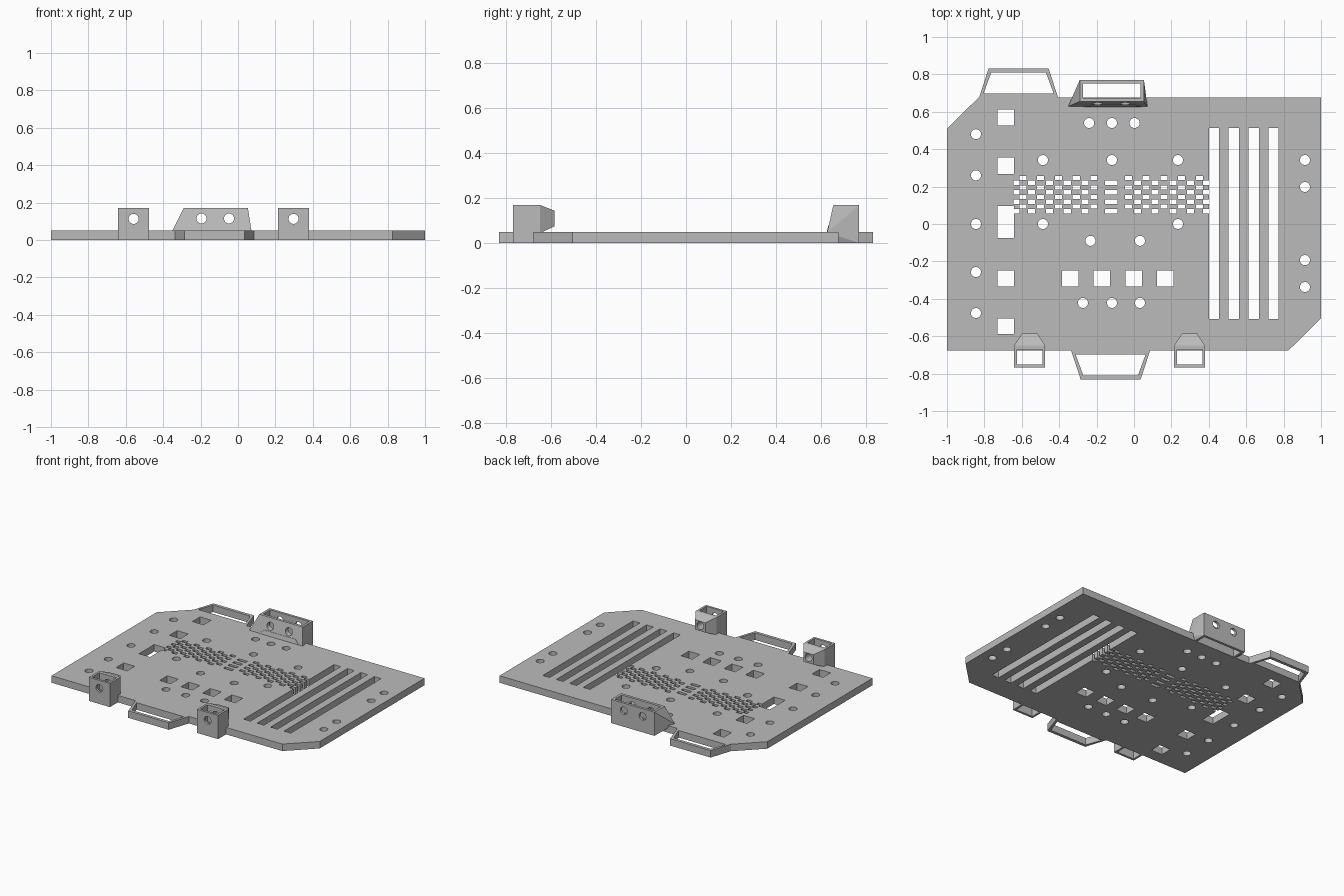
import bpy, bmesh, math
from mathutils import Matrix

old_cube = bpy.data.objects.get("Cube")
if old_cube:
    bpy.data.objects.remove(old_cube, do_unlink=True)

THICK = 0.05      # plate thickness
TALL = 0.17       # bracket height
EDGE = 0.677      # plate half depth
HOLE = 0.027      # drilled hole radius

grey = bpy.data.materials.new("plain grey")
grey.use_nodes = True
grey.diffuse_color = (0.5, 0.5, 0.5, 1)
grey.node_tree.nodes["Principled BSDF"].inputs["Base Color"].default_value = (0.5, 0.5, 0.5, 1)


def add_prism(bm, outline, low, high):
    """Extrude a flat outline between two heights."""
    bottom = [bm.verts.new((x, y, low)) for x, y in outline]
    top = [bm.verts.new((x, y, high)) for x, y in outline]
    bm.faces.new(bottom[::-1])
    bm.faces.new(top)
    for i in range(len(outline)):
        j = (i + 1) % len(outline)
        bm.faces.new((bottom[i], bottom[j], top[j], top[i]))


def rect(x0, x1, y0, y1):
    return [(x0, y0), (x1, y0), (x1, y1), (x0, y1)]


def add_cut(bm, x0, x1, y0, y1):
    add_prism(bm, rect(x0, x1, y0, y1), -0.1, 0.3)


def add_hull(bm, points):
    verts = [bm.verts.new(p) for p in points]
    result = bmesh.ops.convex_hull(bm, input=verts)
    spare = set(result["geom_interior"]) | set(result["geom_unused"])
    bmesh.ops.delete(bm, geom=[v for v in spare if isinstance(v, bmesh.types.BMVert)],
                     context='VERTS')


def add_drill(bm, x, y, z, along_y=False):
    """Round cutter, upright or lying along y."""
    spot = Matrix.Translation((x, y, z))
    if along_y:
        spot = spot @ Matrix.Rotation(math.pi / 2, 4, 'X')
    bmesh.ops.create_cone(bm, cap_ends=True, segments=24, radius1=HOLE,
                          radius2=HOLE, depth=0.4, matrix=spot)


def finish(bm, name):
    bmesh.ops.recalc_face_normals(bm, faces=bm.faces)
    mesh = bpy.data.meshes.new(name)
    bm.to_mesh(mesh)
    bm.free()
    mesh.materials.append(grey)
    obj = bpy.data.objects.new(name, mesh)
    bpy.context.collection.objects.link(obj)
    return obj


def combine(obj, tool_bm, operation='DIFFERENCE'):
    """Boolean the object with a temporary tool mesh."""
    tool = finish(tool_bm, "tool")
    mod = obj.modifiers.new("boolean", 'BOOLEAN')
    mod.operation, mod.solver, mod.object = operation, 'EXACT', tool
    mod.use_self = True
    bpy.context.view_layer.update()
    graph = bpy.context.evaluated_depsgraph_get()
    mesh = bpy.data.meshes.new_from_object(obj.evaluated_get(graph))
    obj.modifiers.clear()
    obj.data = mesh
    bpy.data.objects.remove(tool, do_unlink=True)


# Base plate with two clipped corners
bm = bmesh.new()
add_prism(bm, [(-1, -EDGE), (0.825, -EDGE), (1, -0.505), (1, EDGE),
               (-0.83, EDGE), (-1, 0.51)], 0, THICK)
plate = finish(bm, "base_plate")

cuts = bmesh.new()
# Round holes: each row or column shares one coordinate
for y in (0.48, 0.26, 0, -0.257, -0.476):
    add_drill(cuts, -0.845, y, 0)
for y in (0.342, 0.198, -0.193, -0.337):
    add_drill(cuts, 0.914, y, 0)
rows = {0.54: (-0.24, -0.118, 0.003), 0.342: (-0.487, -0.118, 0.235),
        0: (-0.487, 0.235), -0.09: (-0.233, 0.032), -0.422: (-0.273, -0.118, 0.032)}
for y, xs in rows.items():
    for x in xs:
        add_drill(cuts, x, y, 0)

# Square windows
for y, half in ((0.57, 0.043), (0.312, 0.044), (0.01, 0.086), (-0.291, 0.043), (-0.547, 0.042)):
    add_cut(cuts, -0.73, -0.642, y - half, y + half)
for i in range(4):
    x = -0.342 + i * 0.17
    add_cut(cuts, x - 0.044, x + 0.044, -0.334, -0.248)

# Long slots
for i in range(4):
    x = 0.4 + i * 0.1065
    add_cut(cuts, x, x + 0.054, -0.508, 0.512)

# Mirrored grille of staggered small cuts
MID = -0.122
for row in range(8):
    y = 0.246 - row * 0.0254
    for side in (-1, 1):
        for k in range(5):
            off = 0.095 * k + (0.14 if row % 2 else 0.092)
            if row % 2 and k == 4:
                x0, x1 = 0.491, 0.522 if side < 0 else 0.53
            else:
                x0, x1 = off - 0.019, off + 0.019
            a, b = sorted((MID + side * x0, MID + side * x1))
            add_cut(cuts, a, b, y - 0.0115, y + 0.0115)
    if row % 2:
        add_cut(cuts, MID - 0.034, MID + 0.034, y - 0.0115, y + 0.0115)
combine(plate, cuts)


# Flat strap loops on the front and back edges
def strap_loop(name, x, side):
    def trapezoid(near, far, wide, narrow):
        return [(x - wide, side * near), (x + wide, side * near),
                (x + narrow, side * far), (x - narrow, side * far)]
    bm = bmesh.new()
    add_prism(bm, trapezoid(EDGE, 0.832, 0.211, 0.16), 0, THICK)
    loop = finish(bm, name)
    hole = bmesh.new()
    add_prism(hole, trapezoid(0.699, 0.81, 0.187, 0.146), -0.1, 0.2)
    combine(loop, hole)


strap_loop("back_strap_loop", -0.617, 1)
strap_loop("front_strap_loop", -0.125, -1)


# Front brackets: hollow box with a tapered nose over the plate
def front_bracket(name, x):
    bm = bmesh.new()
    add_prism(bm, rect(x - 0.083, x + 0.083, -0.768, -0.65), 0.001, TALL)
    bracket = finish(bm, name)
    nose = bmesh.new()
    add_hull(nose, [(x + s * w, y, z) for s in (-1, 1) for w, y, z in (
        (0.083, -0.66, TALL), (0.083, -0.65, TALL), (0.083, -0.66, 0.045),
        (0.083, -0.65, 0.045), (0.04, -0.585, 0.145), (0.04, -0.585, 0.075))])
    combine(bracket, nose, 'UNION')
    cut = bmesh.new()
    add_cut(cut, x - 0.068, x + 0.068, -0.752, -0.672)
    add_drill(cut, x, -0.68, 0.113, along_y=True)
    combine(bracket, cut)


front_bracket("front_right_bracket", -0.558)
front_bracket("front_left_bracket", 0.297)

# Back bracket: wide hollow box flaring down onto the plate
bm = bmesh.new()
add_hull(bm, [(x, y, z) for x in (-0.29, 0.053) for y, z in (
    (0.655, TALL), (0.77, TALL), (0.77, 0.001), (EDGE, 0.001))]
    + [(x, 0.628, THICK - 0.002) for x in (-0.352, 0.072)])
back = finish(bm, "back_bracket")
foot = bmesh.new()
add_hull(foot, [(x, 0.65, z) for x in (-0.28, 0.04) for z in (0.04, THICK)]
         + [(x, 0.626, THICK) for x in (-0.28, 0.04)]
         + [(x, y, 0.08) for x in (-0.23, 0.01) for y in (0.633, 0.65)])
combine(back, foot, 'UNION')
cut = bmesh.new()
add_cut(cut, -0.273, 0.036, 0.674, 0.752)
for x in (-0.195, -0.048):
    add_drill(cut, x, 0.7, 0.115, along_y=True)
combine(back, cut)
